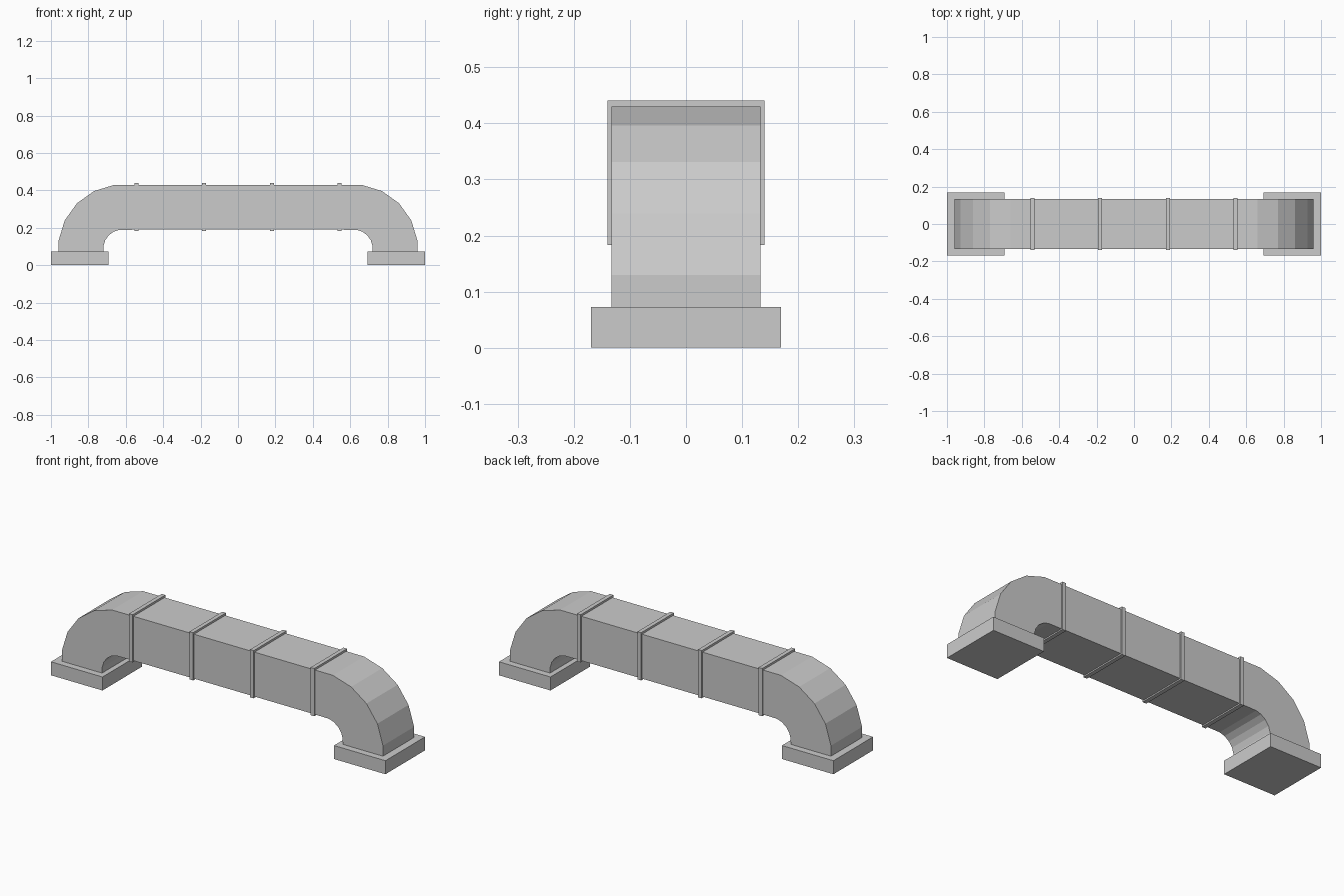
import bpy, bmesh
from math import sin, cos, radians

if "Cube" in bpy.data.objects:
    bpy.data.objects.remove(bpy.data.objects["Cube"])

W = 0.133                      # half width of the duct
CX, CZ = 0.62, 0.09            # centre of the right-hand bend
R_IN, R_OUT = 0.10, 0.341


def make_object(name, bm):
    bmesh.ops.recalc_face_normals(bm, faces=bm.faces[:])
    mesh = bpy.data.meshes.new(name)
    bm.to_mesh(mesh)
    bm.free()
    obj = bpy.data.objects.new(name, mesh)
    bpy.context.collection.objects.link(obj)
    return obj


def box(name, x0, x1, y, z0, z1):
    bm = bmesh.new()
    bmesh.ops.create_cube(bm, size=1)
    for v in bm.verts:
        v.co.x = x0 + (v.co.x + 0.5) * (x1 - x0)
        v.co.y *= 2 * y
        v.co.z = z0 + (v.co.z + 0.5) * (z1 - z0)
    return make_object(name, bm)


def loft(name, sections):
    """Rectangular duct through (inner, outer) xz point pairs."""
    bm = bmesh.new()
    rings = []
    for (xi, zi), (xo, zo) in sections:
        pts = [(xi, -W, zi), (xo, -W, zo), (xo, W, zo), (xi, W, zi)]
        rings.append([bm.verts.new(p) for p in pts])
    for a, b in zip(rings, rings[1:]):
        for i in range(4):
            j = (i + 1) % 4
            bm.faces.new((a[i], a[j], b[j], b[i]))
    bm.faces.new(rings[0])
    bm.faces.new(rings[-1])
    return make_object(name, bm)


# Bend sections: straight foot, faceted outer curve, rounder inner curve
outer = [(0.96, 0.06), (0.96, 0.13)]
outer += [(CX + R_OUT * cos(radians(a)), CZ + R_OUT * sin(radians(a))) for a in (26, 45, 64)]
outer += [(0.66, 0.43), (0.545, 0.43)]
inner = [(CX + R_IN, 0.06)]
inner += [(CX + R_IN * cos(radians(a)), CZ + R_IN * sin(radians(a))) for a in (8, 26, 45, 64, 82)]
inner += [(0.545, 0.19)]
right = list(zip(inner, outer))

# Continuous duct: right bend, straight run, mirrored left bend
left = [((-i[0], i[1]), (-o[0], o[1])) for i, o in reversed(right)]
loft("duct", right + left)

# Joint collars
for n, x in enumerate((-0.543, -0.181, 0.181, 0.543), 1):
    box(f"joint_collar_{n}", x - 0.011, x + 0.011, 0.14, 0.183, 0.441)

# Base plinths
box("right_base", 0.692, 1.0, 0.169, 0.0, 0.073)
box("left_base", -1.0, -0.692, 0.169, 0.0, 0.073)
